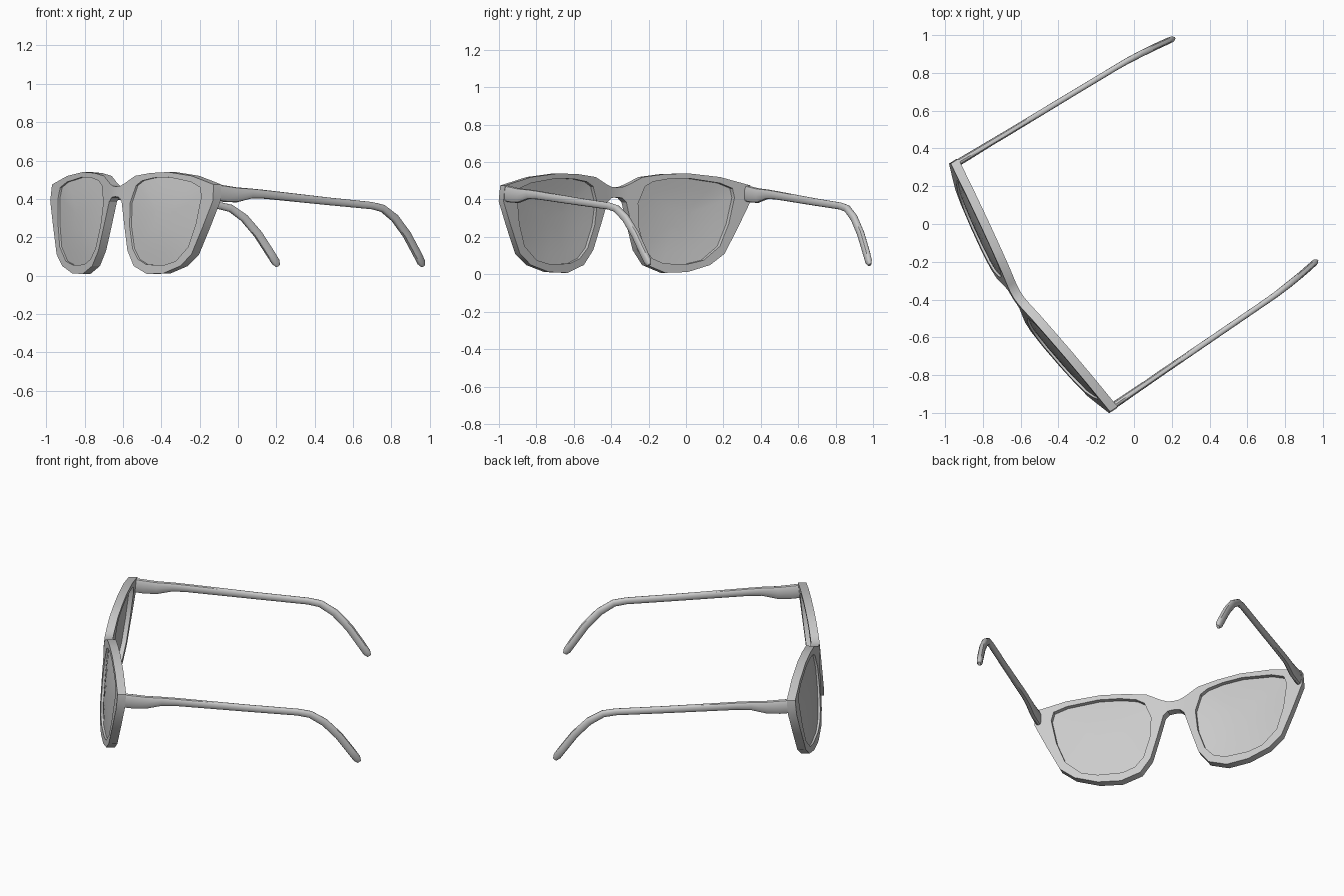
import bpy, bmesh, math
from mathutils import Vector

cube = bpy.data.objects.get("Cube")
if cube:
    bpy.data.objects.remove(cube, do_unlink=True)

# One plain grey for everything
grey = bpy.data.materials.new("light grey")
grey.use_nodes = True
grey.diffuse_color = (0.6, 0.6, 0.6, 1)
grey.node_tree.nodes["Principled BSDF"].inputs["Base Color"].default_value = grey.diffuse_color

HALF_DEPTH = 0.024


def depth(x, z):
    """Wrapped front: the ends sweep back, the lower rim leans forward."""
    lean = 0.05 * (0.5 - z) / 0.5
    return -0.105 + 0.14 * math.sqrt(x * x + 0.002) - lean


def finish(bm, name, angle=30):
    """Make a mirrored object standing at the turned position of the spectacles."""
    bmesh.ops.recalc_face_normals(bm, faces=bm.faces)
    mesh = bpy.data.meshes.new(name)
    bm.to_mesh(mesh)
    bm.free()
    mesh.materials.append(grey)
    obj = bpy.data.objects.new(name, mesh)
    bpy.context.collection.objects.link(obj)
    obj.location = (-0.53, -0.325, 0)
    obj.rotation_euler.z = -1.0
    mirror = obj.modifiers.new("Mirror", "MIRROR")
    mirror.use_clip = True
    bpy.ops.object.select_all(action="DESELECT")
    bpy.context.view_layer.objects.active = obj
    obj.select_set(True)
    bpy.ops.object.shade_smooth_by_angle(angle=math.radians(angle))
    return obj


def bridge_rings(bm, ring_a, ring_b, closed=True):
    count = len(ring_a)
    for i in range(count if closed else count - 1):
        j = (i + 1) % count
        bm.faces.new((ring_a[i], ring_a[j], ring_b[j], ring_b[i]))


# Rim outline and lens opening, paired point by point (x, z)
OUTER = [(.07, .48), (.15, .52), (.27, .535), (.41, .54), (.6, .52), (.78, .475),
         (.785, .39), (.72, .25), (.65, .11), (.57, .05), (.44, .012), (.31, .008),
         (.2, .05), (.14, .13), (.095, .27), (.06, .385)]
INNER = [(.165, .47), (.21, .495), (.3, .51), (.42, .513), (.6, .488), (.675, .46),
         (.69, .41), (.665, .27), (.62, .15), (.53, .075), (.44, .055), (.3, .057),
         (.23, .085), (.18, .14), (.14, .26), (.13, .38)]


def ring(bm, points, offset):
    return [bm.verts.new((x, depth(x, z) + offset, z)) for x, z in points]


# Front frame: rim plus half of the bridge
bm = bmesh.new()
front_out, front_in = ring(bm, OUTER, -HALF_DEPTH), ring(bm, INNER, -HALF_DEPTH)
back_out, back_in = ring(bm, OUTER, HALF_DEPTH), ring(bm, INNER, HALF_DEPTH)
bridge_rings(bm, front_out, front_in)
bridge_rings(bm, back_in, back_out)
bridge_rings(bm, front_in, back_in)
bridge_rings(bm, front_out, back_out, closed=False)
root = [front_out[0], front_out[-1], back_out[-1], back_out[0]]
knee = [(.035, .467), (.035, .408)]
middle = [(0, .465), (0, .412)]
previous = root
for pair in (knee, middle):
    front, back = ring(bm, pair, -HALF_DEPTH), ring(bm, pair, HALF_DEPTH)
    section = [front[0], front[1], back[1], back[0]]
    bridge_rings(bm, previous, section)
    previous = section
finish(bm, "front_frame")

# Lenses: thin domed shells filling the openings
bm = bmesh.new()
centre = Vector((sum(p[0] for p in INNER), sum(p[1] for p in INNER))) / len(INNER)
rims = []
for thickness in (0, 0.01):
    previous = None
    for scale in (1, 0.75, 0.5, 0.25):
        points = [centre + (Vector(p) - centre) * scale for p in INNER]
        dome = -0.012 - 0.016 * (1 - scale ** 2) + thickness
        loop = ring(bm, points, dome)
        if previous:
            bridge_rings(bm, previous, loop)
        else:
            rims.append(loop)
        previous = loop
    bm.faces.new(previous)
bridge_rings(bm, *rims)
finish(bm, "lenses")

# Temple arms: (distance back, inward, height, half width, half height)
STATIONS = [(0, 0, .433, .018, .043), (.06, .002, .426, .018, .043),
            (.13, .004, .421, .017, .039), (.22, .006, .428, .016, .026),
            (.3, .009, .424, .016, .023), (.7, .02, .388, .015, .02),
            (.98, .028, .365, .015, .019), (1.05, .031, .351, .016, .02),
            (1.13, .038, .3, .017, .022), (1.21, .047, .215, .017, .023),
            (1.28, .057, .115, .017, .023), (1.31, .062, .07, .016, .022),
            (1.323, .064, .05, .008, .012)]
SIDES = 12
bm = bmesh.new()
spine = [Vector((.764 - inward, .005 + back, z)) for back, inward, z, *_ in STATIONS]
previous = None
for i, (*_, half_w, half_h) in enumerate(STATIONS):
    tangent = (spine[min(i + 1, len(spine) - 1)] - spine[max(i - 1, 0)]).normalized()
    side = tangent.cross(Vector((0, 0, 1))).normalized()
    up = side.cross(tangent)
    loop = []
    for k in range(SIDES):
        a = math.tau * k / SIDES
        # Slightly squared oval section
        c, s = (math.copysign(abs(f) ** 0.75, f) for f in (math.cos(a), math.sin(a)))
        loop.append(bm.verts.new(spine[i] + side * half_w * c + up * half_h * s))
    if previous:
        bridge_rings(bm, previous, loop)
    else:
        bm.faces.new(loop)
    previous = loop
bm.faces.new(previous)
finish(bm, "temple_arms", 40)
